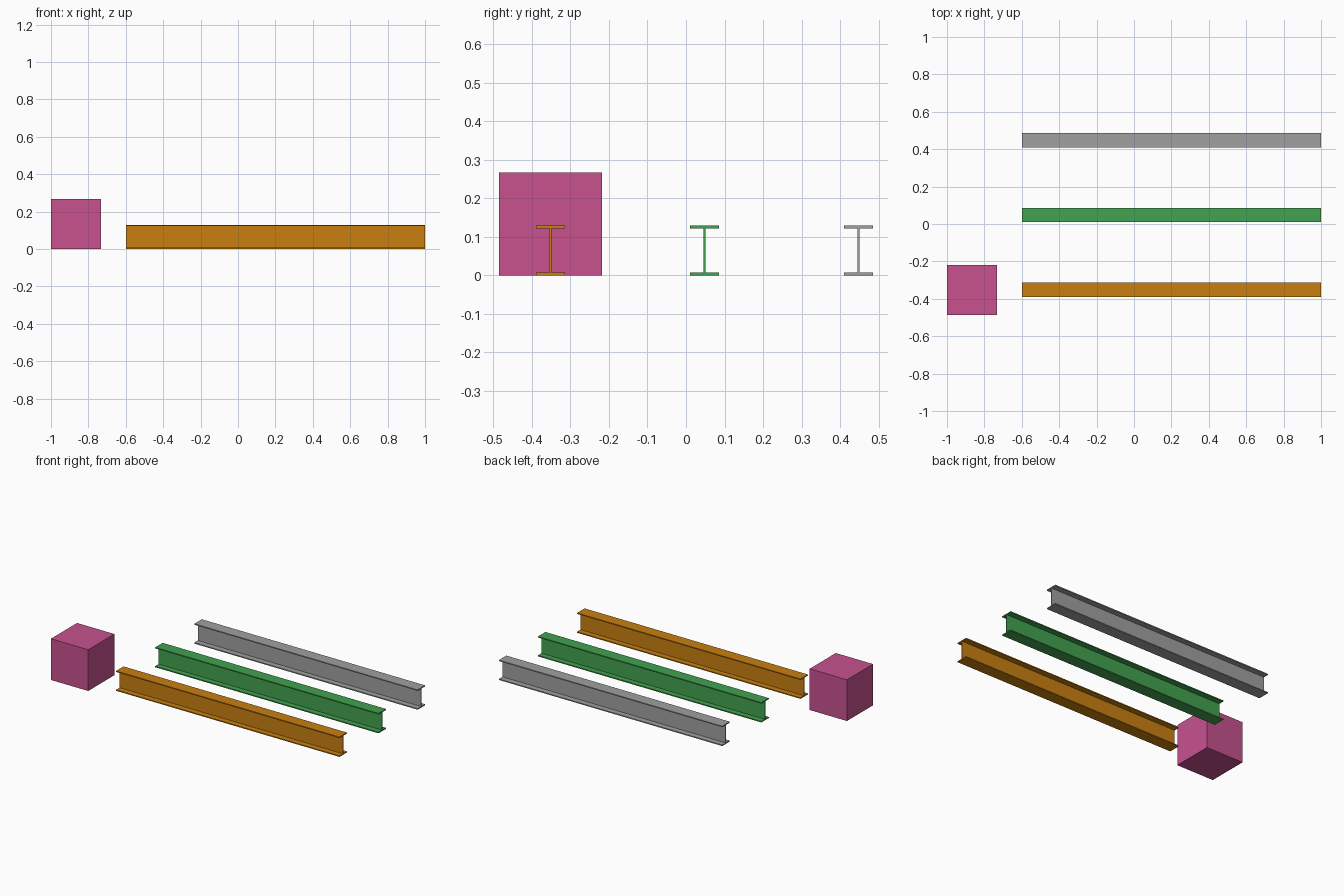
import bpy
import bmesh

default = bpy.data.objects.get("Cube")
if default:
    bpy.data.objects.remove(default, do_unlink=True)


def make_material(name, rgb):
    mat = bpy.data.materials.new(name)
    mat.use_nodes = True
    colour = (*rgb, 1.0)
    mat.diffuse_color = colour
    mat.node_tree.nodes["Principled BSDF"].inputs["Base Color"].default_value = colour
    return mat


def finish(name, bm, mat):
    bmesh.ops.recalc_face_normals(bm, faces=bm.faces)
    mesh = bpy.data.meshes.new(name)
    bm.to_mesh(mesh)
    bm.free()
    mesh.materials.append(mat)
    obj = bpy.data.objects.new(name, mesh)
    bpy.context.collection.objects.link(obj)
    return obj


# I-section measurements
HALF_WIDTH, HEIGHT, FLANGE, HALF_WEB = 0.038, 0.129, 0.007, 0.0023
X_START, LENGTH = -0.6, 1.6
ROW_Y, SPACING = -0.352, 0.4


def make_beam(name, y, mat):
    # One side of the I profile, mirrored to close the outline
    side = [(HALF_WIDTH, 0), (HALF_WIDTH, FLANGE), (HALF_WEB, FLANGE),
            (HALF_WEB, HEIGHT - FLANGE), (HALF_WIDTH, HEIGHT - FLANGE),
            (HALF_WIDTH, HEIGHT)]
    outline = side + [(-w, z) for w, z in reversed(side)]
    bm = bmesh.new()
    end = bm.faces.new([bm.verts.new((0, w, z)) for w, z in outline])
    # Extrude the section along x, keeping both end caps
    result = bmesh.ops.extrude_face_region(bm, geom=[end], use_keep_orig=True)
    moved = [v for v in result["geom"] if isinstance(v, bmesh.types.BMVert)]
    bmesh.ops.translate(bm, verts=moved, vec=(LENGTH, 0, 0))
    beam = finish(name, bm, mat)
    beam.location = (X_START, y, 0)


# Three parallel beams
beams = [
    ("orange_beam", (0.578, 0.214, 0.005)),
    ("green_beam", (0.054, 0.361, 0.080)),
    ("grey_beam", (0.352, 0.352, 0.352)),
]
for i, (name, rgb) in enumerate(beams):
    make_beam(name, ROW_Y + i * SPACING, make_material(name + "_paint", rgb))

# Solid block at the end of the front row
SIZE = 0.267
bm = bmesh.new()
bmesh.ops.create_cube(bm, size=SIZE)
block = finish("pink_block", bm, make_material("pink_paint", (0.571, 0.084, 0.275)))
block.location = (-1 + SIZE / 2, ROW_Y, SIZE / 2)
